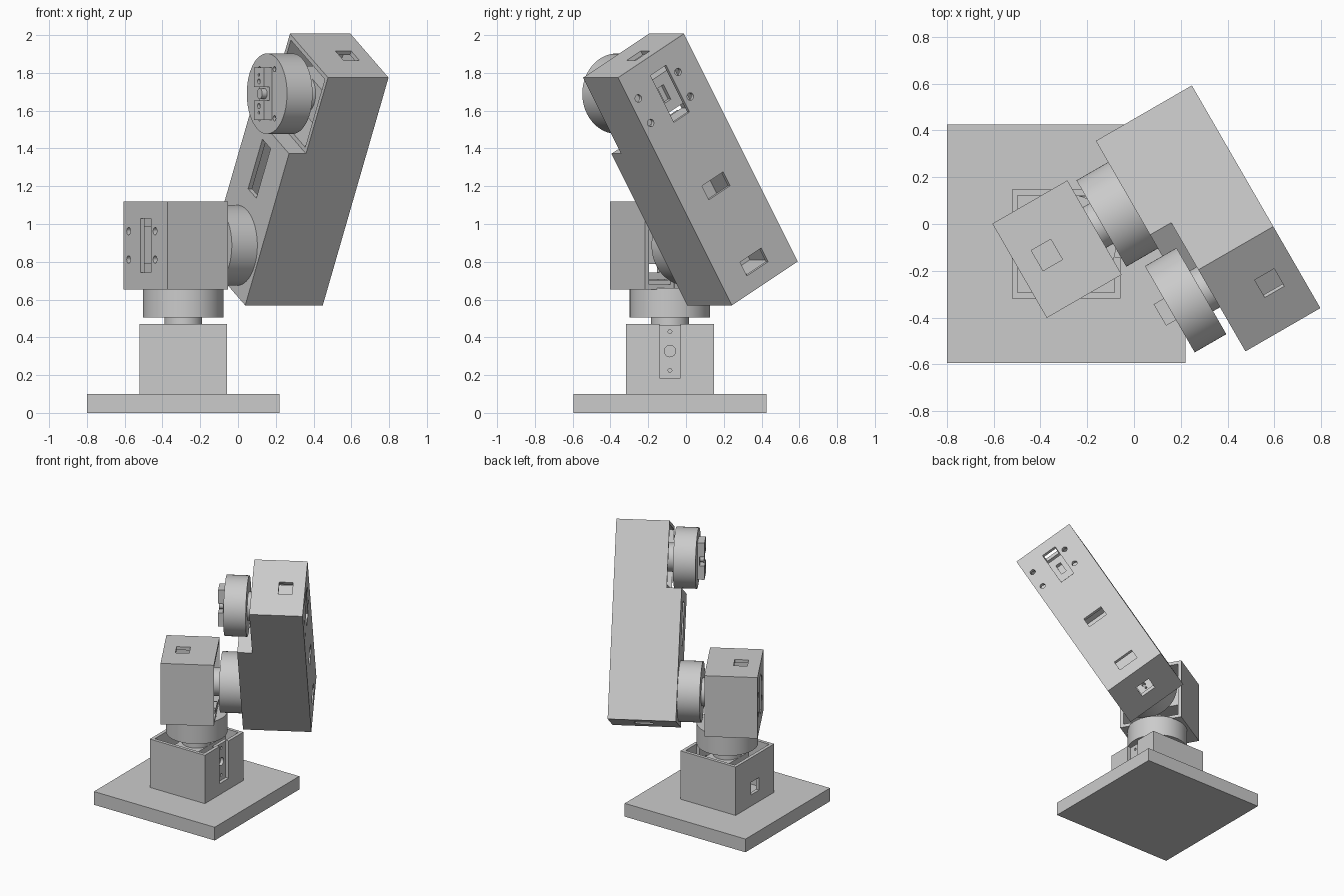
import bpy, bmesh, math
from mathutils import Matrix, Vector

if "Cube" in bpy.data.objects:
    bpy.data.objects.remove(bpy.data.objects["Cube"])

H, D, T = 0.2325, 0.37, 0.025      # housing half width, depth, wall


def new_obj(name, bm, M=None):
    bmesh.ops.recalc_face_normals(bm, faces=bm.faces)
    me = bpy.data.meshes.new(name)
    bm.to_mesh(me)
    bm.free()
    ob = bpy.data.objects.new(name, me)
    bpy.context.collection.objects.link(ob)
    if M is not None:
        ob.matrix_world = M
    return ob


def box(name, x0, x1, y0, y1, z0, z1, M=None):
    bm = bmesh.new()
    m = Matrix.Translation(((x0+x1)/2, (y0+y1)/2, (z0+z1)/2)) @ Matrix.Diagonal((x1-x0, y1-y0, z1-z0, 1))
    bmesh.ops.create_cube(bm, size=1, matrix=m)
    return new_obj(name, bm, M)


def cyl(name, x, y, r, z0, z1, n=64, M=None, rot=None):
    bm = bmesh.new()
    m = Matrix.Translation((x, y, (z0+z1)/2))
    bmesh.ops.create_cone(bm, cap_ends=True, segments=n, radius1=r, radius2=r, depth=z1-z0,
                          matrix=(rot or Matrix()) @ m)
    return new_obj(name, bm, M)


def cut(ob, cutters):
    for c in cutters:
        c.hide_render = True
        md = ob.modifiers.new("cut", 'BOOLEAN')
        md.operation, md.solver, md.object = 'DIFFERENCE', 'EXACT', c
        bpy.context.view_layer.objects.active = ob
        bpy.ops.object.modifier_apply(modifier=md.name)
        bpy.data.objects.remove(c)


def smooth(ob, M):
    ob.matrix_world = M
    bpy.ops.object.select_all(action='DESELECT')
    ob.select_set(True)
    bpy.context.view_layer.objects.active = ob
    bpy.ops.object.shade_smooth_by_angle(angle=math.radians(30))


def housing_cutters(back):
    """Motor pocket, cable window, and rear slot with four screw holes."""
    c = [box("cut", -H+T, H-T, -H+T, H-T, -D+T, 0.3),
         box("cut", H-0.1, H+0.1, -0.05, 0.05, -0.283, -0.187)]
    if back:
        c.append(box("cut", -0.143, 0.143, -0.055, 0.055, -D-0.1, -D+0.1))
        c += [cyl("cut", x, y, 0.02, -D-0.1, -D+0.1, 20) for x in (-0.075, 0.075) for y in (0.10, -0.18)]
    return c


def housing(name, M, back):
    ob = box(name, -H, H, -H, H, -D, 0)
    cut(ob, housing_cutters(back) + [box("cut", -H-0.1, -H+0.1, -0.055, 0.055, -0.285, 0.1)])
    ob.matrix_world = M
    # mounting plate behind the side slot
    plate = box(name + "_slot_plate", -H+T, -H+2*T, -0.075, 0.075, -0.31, -0.005)
    R = Matrix.Rotation(math.pi/2, 4, 'Y')
    holes = []
    for z, r in ((-0.04, 0.01), (-0.143, 0.03), (-0.245, 0.01)):
        holes.append(cyl("cut", -z, 0, r, -0.3, 0.0, 24, rot=R))
    cut(plate, holes)
    plate.matrix_world = M


def joint(name, M):
    """Motor, horn, rotating disc and the bar that plugs into the next link."""
    motor = box(name + "_motor", -0.10, 0.10, -0.205, 0.12, -0.31, -0.05)
    cut(motor, [box("cut", -0.045, 0.045, -0.02, 0.02, -0.35, -0.28)])
    motor.matrix_world = M
    smooth(cyl(name + "_horn", 0, 0, 0.10, -0.05, 0.036, 48), M)
    disc = cyl(name + "_disc", 0, 0, 0.213, 0.034, 0.19, 96)
    cut(disc, [cyl("cut", x, y, 0.014, 0.1, 0.3, 20) for x in (-0.13, 0.13) for y in (-0.08, 0.08)])
    R = M @ Matrix.Rotation(math.radians(30), 4, 'Z')
    smooth(disc, R)
    bar = box(name + "_bar", -0.14, 0.14, -0.053, 0.053, 0.185, 0.239)
    cut(bar, [box("cut", -0.035, 0.035, -0.1, 0.1, 0.205, 0.3)] +
        [cyl("cut", x, 0, r, 0.2, 0.3, 20) for x, r in ((-0.1, 0.008), (-0.065, 0.014), (0.065, 0.014), (0.1, 0.008))])
    bar.matrix_world = R
    smooth(cyl(name + "_bar_screw", 0, 0, 0.028, 0.2, 0.235, 24), R)


def frame(o, p, a):
    """Local x = p (towards cable window), local z = a (joint axis)."""
    q = a.cross(p)
    m = Matrix((p, q, a)).transposed().to_4x4()
    m.translation = o
    return m


c30, s30 = math.cos(math.pi/6), 0.5
Z = Vector((0, 0, 1))
U = Vector((c30, s30, 0))           # shoulder axis
V = Vector((-s30, c30, 0))
L = -s30*V + c30*Z                  # arm direction
C = Vector((-0.29, -0.085, 0))
base = frame(C + 0.47*Z, Vector((-1, 0, 0)), Z)
shoulder = frame(C + 0.14*U + 0.887*Z, Z, U)
arm_m = frame(C + 0.434*U + 0.887*Z + 0.927*L, L, -U)

# base plate and base housing
box("base_plate", -0.80, 0.22, -0.595, 0.425, 0, 0.101)
housing("base_housing", base, False)
joint("base_joint", base)

# shoulder
housing("shoulder_housing", shoulder, True)
joint("shoulder_joint", shoulder)

# stepped hollow arm
bm = bmesh.new()
prof = [(-1.16, -D), (H, -D), (H, 0), (-H, 0), (-H, 0.104), (-1.16, 0.104)]
f = bm.faces.new([bm.verts.new((x, -H, z)) for x, z in prof])
g = bmesh.ops.extrude_face_region(bm, geom=[f])
bmesh.ops.translate(bm, vec=(0, 2*H, 0), verts=[v for v in g["geom"] if isinstance(v, bmesh.types.BMVert)])
arm = new_obj("arm", bm)
cut(arm, housing_cutters(True) + [
    box("cut", -1.135, -H-T, -H+T, H-T, -D+T, 0.079),
    box("cut", -0.61, -0.307, -0.05, 0.05, 0.0, 0.2),
    box("cut", -1.3, -1.1, -0.055, 0.055, -0.2, -0.07)] +
    [box("cut", x-0.042, x+0.042, -0.075, 0.075, -D-0.1, -D+0.1) for x in (-0.563, -1.028)])
arm.matrix_world = arm_m
joint("elbow_joint", arm_m)
